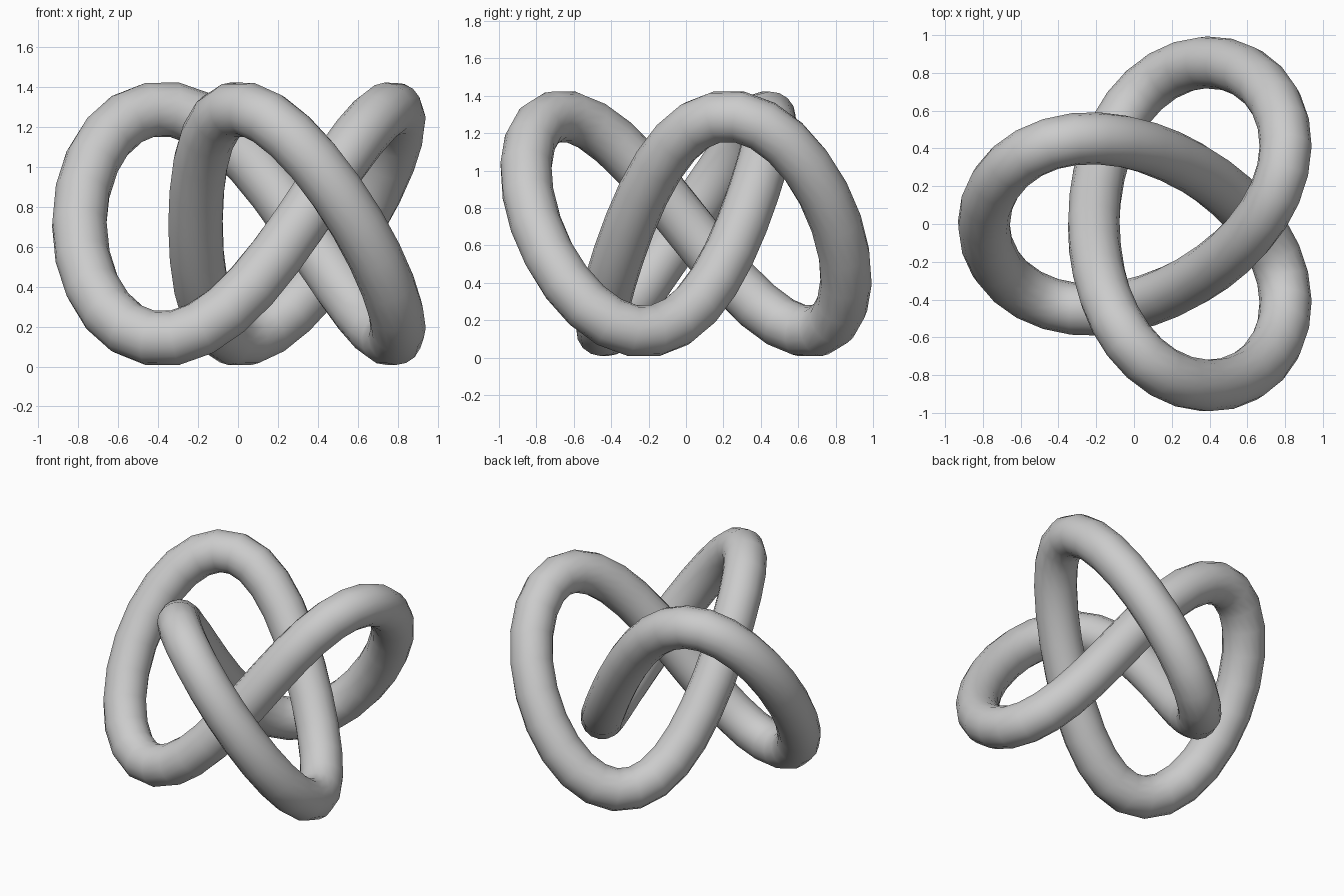
import bpy
from math import sin, cos, pi

if "Cube" in bpy.data.objects:
    bpy.data.objects.remove(bpy.data.objects["Cube"])

STEPS = 66            # segments along the knot
TUBE = 0.138          # tube radius
A, B, D = 0.258, 0.637, 0.033   # harmonics of the three-lobed path
CX, CZ, H = 0.133, 0.715, 0.577  # path centre and height swing


def path(t):
    return (CX - A * cos(t) - B * cos(2 * t) - D * cos(5 * t),
            A * sin(t) - B * sin(2 * t) - D * sin(5 * t),
            CZ - H * sin(3 * t))


# closed trefoil path with a round bevel
curve = bpy.data.curves.new("knot_tube", 'CURVE')
curve.dimensions = '3D'
curve.twist_mode = 'MINIMUM'
curve.bevel_depth = TUBE
curve.bevel_resolution = 6
spline = curve.splines.new('POLY')
spline.points.add(STEPS - 1)
for i, p in enumerate(spline.points):
    p.co = (*path(2 * pi * i / STEPS), 1)
spline.use_cyclic_u = True

knot = bpy.data.objects.new("knot_tube", curve)
bpy.context.collection.objects.link(knot)
bpy.context.view_layer.objects.active = knot
knot.select_set(True)

# turn into a smooth mesh
bpy.ops.object.convert(target='MESH')
bpy.ops.object.shade_smooth()
